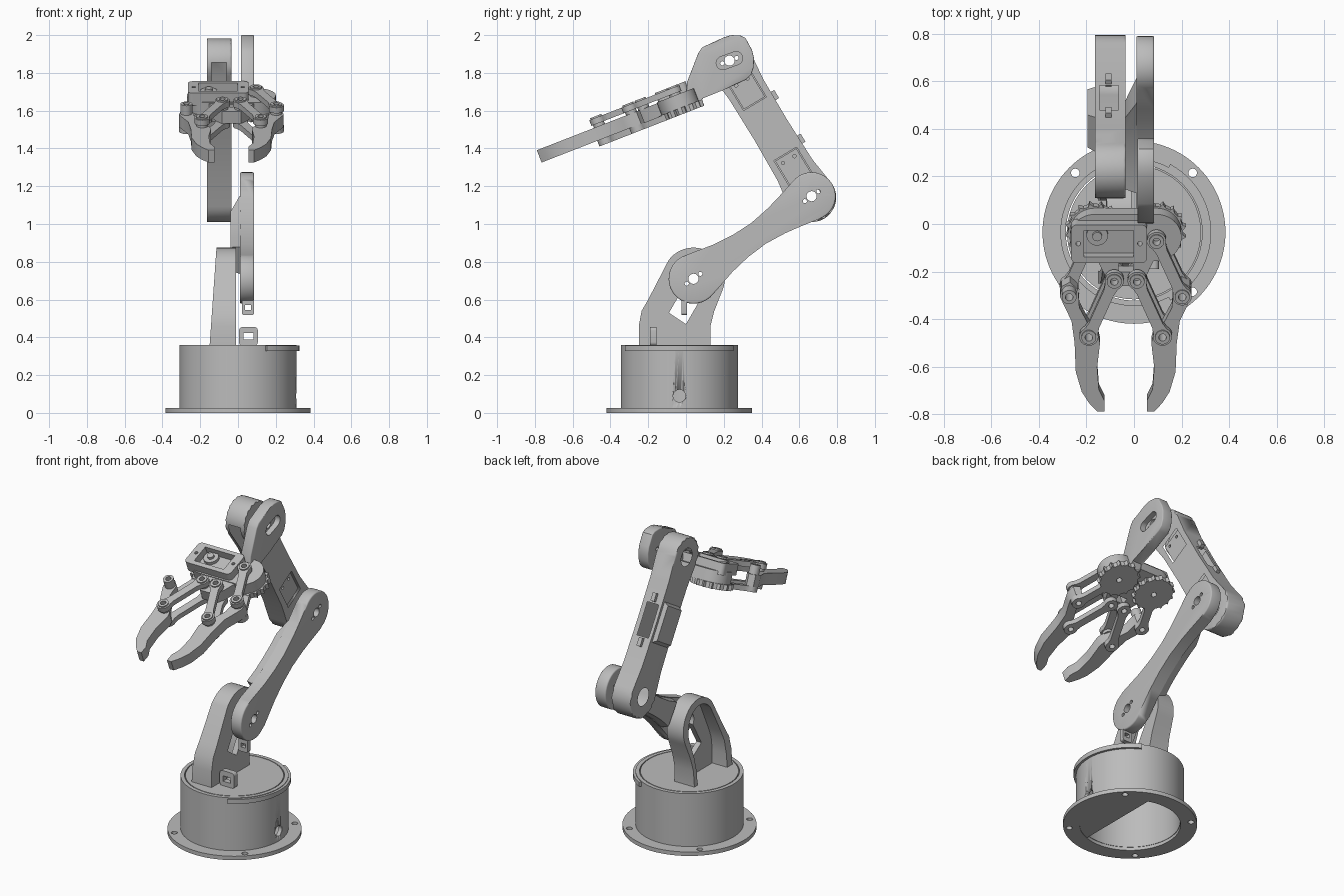
import bpy, bmesh
from math import sin, cos, pi, radians, atan2, hypot
from mathutils import Matrix, Vector

if "Cube" in bpy.data.objects:
    bpy.data.objects.remove(bpy.data.objects["Cube"])

GREY = (0.5, 0.5, 0.5, 1)
mat = bpy.data.materials.new("plain grey")
mat.use_nodes = True
mat.diffuse_color = GREY
mat.node_tree.nodes["Principled BSDF"].inputs["Base Color"].default_value = GREY


def frame(origin, p, q, h):
    """Matrix that sends profile axes p, q and extrusion axis h into the model."""
    m = Matrix((p, q, h)).transposed().to_4x4()
    m.translation = origin
    return m


FLOOR = frame((0, -0.035, 0), (1, 0, 0), (0, 1, 0), (0, 0, 1))
SIDE = frame((0, 0, 0), (0, 1, 0), (0, 0, 1), (1, 0, 0))
FORE = frame((0, 0.665, 1.14), (0, -0.517, 0.856), (0, 0.856, 0.517), (1, 0, 0))
GRIP = frame((-0.035, 0, 1.65), (1, 0, 0), (0, -0.932, -0.363), (0, -0.363, 0.932))


def circle(p, q, r, n=48):
    return [(p + r * cos(2 * pi * i / n), q + r * sin(2 * pi * i / n)) for i in range(n)]


def box(p0, p1, q0, q1, r=0.0):
    if not r:
        return [(p0, q0), (p1, q0), (p1, q1), (p0, q1)]
    corners = [(p1 - r, q1 - r), (p0 + r, q1 - r), (p0 + r, q0 + r), (p1 - r, q0 + r)]
    return [(c[0] + r * cos(pi / 2 * (k + i / 6)), c[1] + r * sin(pi / 2 * (k + i / 6)))
            for k, c in enumerate(corners) for i in range(7)]


def link(a, b, ra, rb, waist=(), sweep=90):
    """Outline of a bar with round ends; waist holds (fraction, half width)."""
    dx, dy = b[0] - a[0], b[1] - a[1]
    length, ang = hypot(dx, dy), atan2(dy, dx)
    s, pts = radians(sweep), []
    pts += [(length + rb * cos(-s + 2 * s * i / 20), rb * sin(-s + 2 * s * i / 20)) for i in range(21)]
    pts += [(length * t, w) for t, w in reversed(waist)]
    pts += [(-ra * cos(s - 2 * s * i / 20), ra * sin(s - 2 * s * i / 20)) for i in range(21)]
    pts += [(length * t, -w) for t, w in waist]
    return [(a[0] + x * cos(ang) - y * sin(ang), a[1] + x * sin(ang) + y * cos(ang)) for x, y in pts]


def prism(name, fr, pts, lo, hi, cuts=(), bevel=0.0, low_pts=None):
    """Extrude an outline from lo to hi, then subtract (outline, lo, hi) cuts."""
    bm = bmesh.new()
    bottom = [bm.verts.new((x, y, lo)) for x, y in (low_pts or pts)]
    top = [bm.verts.new((x, y, hi)) for x, y in pts]
    caps = [bm.faces.new(bottom), bm.faces.new(top)]
    n = len(pts)
    for i in range(n):
        j = (i + 1) % n
        bm.faces.new((bottom[i], bottom[j], top[j], top[i]))
    if bevel:
        edges = [e for f in caps for e in f.edges]
        bmesh.ops.bevel(bm, geom=edges, offset=bevel, segments=3, profile=0.5, affect='EDGES')
    bm.transform(fr)
    bmesh.ops.recalc_face_normals(bm, faces=bm.faces)
    me = bpy.data.meshes.new(name)
    bm.to_mesh(me)
    bm.free()
    me.materials.append(mat)
    ob = bpy.data.objects.new(name, me)
    bpy.context.collection.objects.link(ob)
    for cut in cuts:
        cutter = prism("cutter", fr, *cut)
        cutter.hide_render = True
        mod = ob.modifiers.new("cut", 'BOOLEAN')
        mod.operation, mod.solver, mod.object = 'DIFFERENCE', 'EXACT', cutter
        select(ob)
        bpy.ops.object.modifier_apply(modifier=mod.name)
        bpy.data.objects.remove(cutter)
    select(ob)
    bpy.ops.object.shade_smooth_by_angle(angle=radians(32))
    return ob


def select(ob):
    bpy.ops.object.select_all(action='DESELECT')
    bpy.context.view_layer.objects.active = ob
    ob.select_set(True)


def drill(p, q, r):
    return (circle(p, q, r, 20), -1, 1)


# Round base: flange, hollow drum, lid, side lip and half floor
screws = [drill(sx * 0.247, sy * 0.25, 0.018) for sx in (-1, 1) for sy in (-1, 1)]
prism("base_flange", FLOOR, circle(0, 0, 0.385, 96), 0, 0.025, [(circle(0, 0, 0.29, 64), -1, 1)] + screws)
drum = prism("base_drum", FLOOR, circle(0, 0, 0.31, 96), 0.02, 0.36, [(circle(0, 0, 0.287, 96), -1, 1)])
port = prism("port_cutter", SIDE, circle(-0.035, 0.09, 0.033, 32), 0.2, 0.5)
port.hide_render = True
mod = drum.modifiers.new("port", 'BOOLEAN')
mod.object, mod.solver = port, 'EXACT'
select(drum)
bpy.ops.object.modifier_apply(modifier=mod.name)
bpy.data.objects.remove(port)
prism("base_lid", FLOOR, circle(0, 0, 0.282, 96), 0.33, 0.36)
arc = [radians(-62 + 124 * i / 24) for i in range(25)]
prism("base_lip", FLOOR, [(0.325 * cos(a), 0.325 * sin(a)) for a in arc]
      + [(0.29 * cos(a), 0.29 * sin(a)) for a in reversed(arc)], 0.328, 0.356)
arc = [radians(-72 + 144 * i / 24) for i in range(25)]
prism("base_floor", FLOOR, [(0.295 * cos(a), 0.295 * sin(a)) for a in arc], 0.004, 0.02)

# Shoulder bracket: tapered shell, open on the outside, with a slanted window
A, B, C = (0.04, 0.71), (0.665, 1.147), (0.23, 1.865)
crown = [(A[0] + 0.165 * cos(radians(a)), A[1] + 0.165 * sin(radians(a))) for a in range(-25, 150, 7)]
shell = [(0.13, 0.355), (0.13, 0.46), (0.15, 0.54)] + crown + [(-0.2, 0.6), (-0.235, 0.54), (-0.25, 0.46), (-0.25, 0.355)]
cavity = [(-0.015 + (y + 0.015) * 0.78, 0.61 + (z - 0.61) * (0.84 if z > 0.61 else 1.1)) for y, z in shell]
window = [(-0.09, 0.53), (0.0, 0.47), (0.11, 0.66), (0.02, 0.72)]
bracket = prism("shoulder_bracket", SIDE, shell, -0.15, -0.01,
                [(cavity, -0.3, -0.045), (window, -0.3, 0.1), drill(*A, 0.055)])
for v in bracket.data.vertices:
    if v.co.x < -0.1:
        v.co.x += (v.co.z - 0.36) * 0.07

# Small cable tabs
TAB = frame((0, 0, 0), (1, 0, 0), (0, 0, 1), (0, 1, 0))
prism("base_tab", TAB, box(0.005, 0.105, 0.355, 0.455, 0.02), -0.19, -0.155, [(box(0.028, 0.082, 0.388, 0.422), -1, 1)])
prism("arm_tab", TAB, box(0.02, 0.085, 0.518, 0.6, 0.012), -0.025, 0.005, [(box(0.038, 0.07, 0.545, 0.57), -1, 1)])


def horn_holes(c, d):
    return [drill(*c, 0.027)] + [drill(c[0] + s * d[0], c[1] + s * d[1], 0.011) for s in (-1, 1)]


# Lower arm: waisted bar with a thicker middle
waist = [(0.25, 0.088), (0.4, 0.071), (0.55, 0.067), (0.7, 0.08), (0.8, 0.095)]
prism("lower_arm", SIDE, link(A, B, 0.132, 0.127, waist, 108), 0.01, 0.085,
      horn_holes(A, (0.036, 0.026)) + horn_holes(B, (0.036, 0.026)), 0.008)


def along(t, w):
    d = Vector((B[0] - A[0], B[1] - A[1]))
    n = Vector((-d.y, d.x)).normalized()
    return tuple(Vector(A) + d * t + n * w)


steps = [(0.22, 0.09), (0.38, 0.07), (0.55, 0.064), (0.7, 0.076), (0.86, 0.1)]
thick = [along(t, w) for t, w in steps] + [along(t, -w) for t, w in reversed(steps)]
slim = [(0.24, 0.075), (0.36, 0.06), (0.48, 0.055), (0.6, 0.055), (0.7, 0.06)]
inner = [along(t, w) for t, w in slim] + [along(t, -w) for t, w in reversed(slim)]
prism("lower_arm_core", SIDE, thick, -0.04, 0.02, low_pts=inner)

# Forearm: hollowed bar with motor pockets and a window
END = 0.841
prism("forearm", FORE, link((0, 0), (END, 0), 0.13, 0.122, [(0.2, 0.108), (0.5, 0.102), (0.8, 0.105)], 100),
      -0.165, -0.035,
      [drill(0, 0, 0.055), drill(END, 0, 0.055),
       (box(0.33, 0.53, -0.06, 0.2), -0.145, -0.065),
       (box(0.6, 0.9, -0.3, 0.06), -0.14, -0.06),
       (box(0.1, 0.27, -0.07, 0.07), -0.055, 0),
       (box(0.58, 0.75, -0.07, 0.07), -0.055, 0)], 0.01)
for i, p in enumerate((0.105, 0.585)):
    prism(f"motor_flange_{i}", FORE, box(p, p + 0.16, -0.065, 0.065), -0.058, -0.045,
          [drill(p + 0.13, s * 0.035, 0.009) for s in (-1, 1)])
prism("forearm_side_box", FORE, box(0.31, 0.56, -0.085, 0.085), -0.195, -0.16, low_pts=box(0.33, 0.54, -0.075, 0.085))
for i, p in enumerate((0.27, 0.54)):
    prism(f"cable_hook_{i}", FORE, box(p, p + 0.05, 0.09, 0.125), -0.12, -0.095)

# Wrist link: flat plate with a slotted pivot
plate = [(0.36, 1.88), (0.35, 1.92), (0.315, 1.985), (0.29, 1.997), (0.24, 2.0), (0.2, 1.988), (0.085, 1.935),
         (0.065, 1.905), (0.005, 1.75), (0.0, 1.65), (0.07, 1.62), (0.085, 1.67), (0.2, 1.71),
         (0.32, 1.765), (0.345, 1.79), (0.358, 1.83)]
slot = link((0.195, 1.852), (0.265, 1.878), 0.035, 0.035)
prism("wrist_link", SIDE, plate, 0.015, 0.085, [(slot, 0.05, 0.2)] + horn_holes(C, (0.038, 0.014)), 0.006)

# Gripper palm and motor tray
prism("palm", GRIP, link((-0.13, 0.042), (0.13, 0.042), 0.105, 0.105), -0.025, 0.05)
prism("palm_front", GRIP, [(-0.14, 0.1), (0.14, 0.1), (0.085, 0.22), (0.05, 0.262), (-0.05, 0.262), (-0.085, 0.22)],
      -0.025, 0.045, [(box(-0.03, 0.03, 0.16, 0.2), -1, 1)])
prism("motor_tray", GRIP, box(-0.23, 0.09, -0.035, 0.138, 0.025), 0.03, 0.1,
      [(box(-0.175, 0.032, -0.01, 0.11), 0.052, 1), drill(-0.2, 0.05, 0.01), drill(0.06, 0.05, 0.01)])
prism("motor_hub", GRIP, circle(-0.12, 0.025, 0.045), 0.04, 0.07)
prism("motor_shaft", GRIP, circle(-0.12, 0.025, 0.02, 24), 0.06, 0.085)

# Gears, links and fingers, mirrored about the middle of the palm
finger = [(0.27, 0.265), (0.277, 0.31), (0.26, 0.35), (0.228, 0.42), (0.215, 0.52), (0.21, 0.65), (0.185, 0.74),
          (0.155, 0.79), (0.12, 0.83), (0.09, 0.83), (0.09, 0.78), (0.113, 0.73), (0.12, 0.63), (0.108, 0.52),
          (0.115, 0.49), (0.155, 0.44), (0.195, 0.36), (0.2, 0.28), (0.235, 0.245)]
for side, s in (("left", 1), ("right", -1)):
    gear_c, outer, near, far = [(s * d, u) for d, u in ((0.13, 0.042), (0.238, 0.292), (0.048, 0.222), (0.155, 0.474))]
    teeth = [(gear_c[0] + r * cos(a), gear_c[1] + r * sin(a)) for i in range(32)
             for r, a in ((0.112, (i - 0.25) * pi / 16), (0.126 if i % 2 else 0.112, (i + 0.1) * pi / 16))]
    prism(side + "_gear", GRIP, teeth, -0.057, -0.022, [drill(*gear_c, 0.016)])
    prism(side + "_finger", GRIP, [(s * d, u) for d, u in finger], -0.025, 0.045,
          [drill(*outer, 0.016), drill(*far, 0.016)])
    for name, a, b in (("outer", gear_c, outer), ("inner", near, far)):
        bar = link(a, b, 0.04, 0.04, [(0.2, 0.024), (0.8, 0.024)], 130)
        holes = [drill(*a, 0.016), drill(*b, 0.016)]
        prism(f"{side}_{name}_link_lower", GRIP, bar, -0.057, -0.025, holes)
        if name == "inner" or s > 0:
            prism(f"{side}_{name}_link_upper", GRIP, bar, 0.06, 0.092, holes)
        for i, c in enumerate((a, b)):
            if i or name == "inner" or s > 0:
                prism(f"{side}_{name}_pin_{i}", GRIP, circle(*c, 0.031, 32), 0.04, 0.1, [drill(*c, 0.016)])
